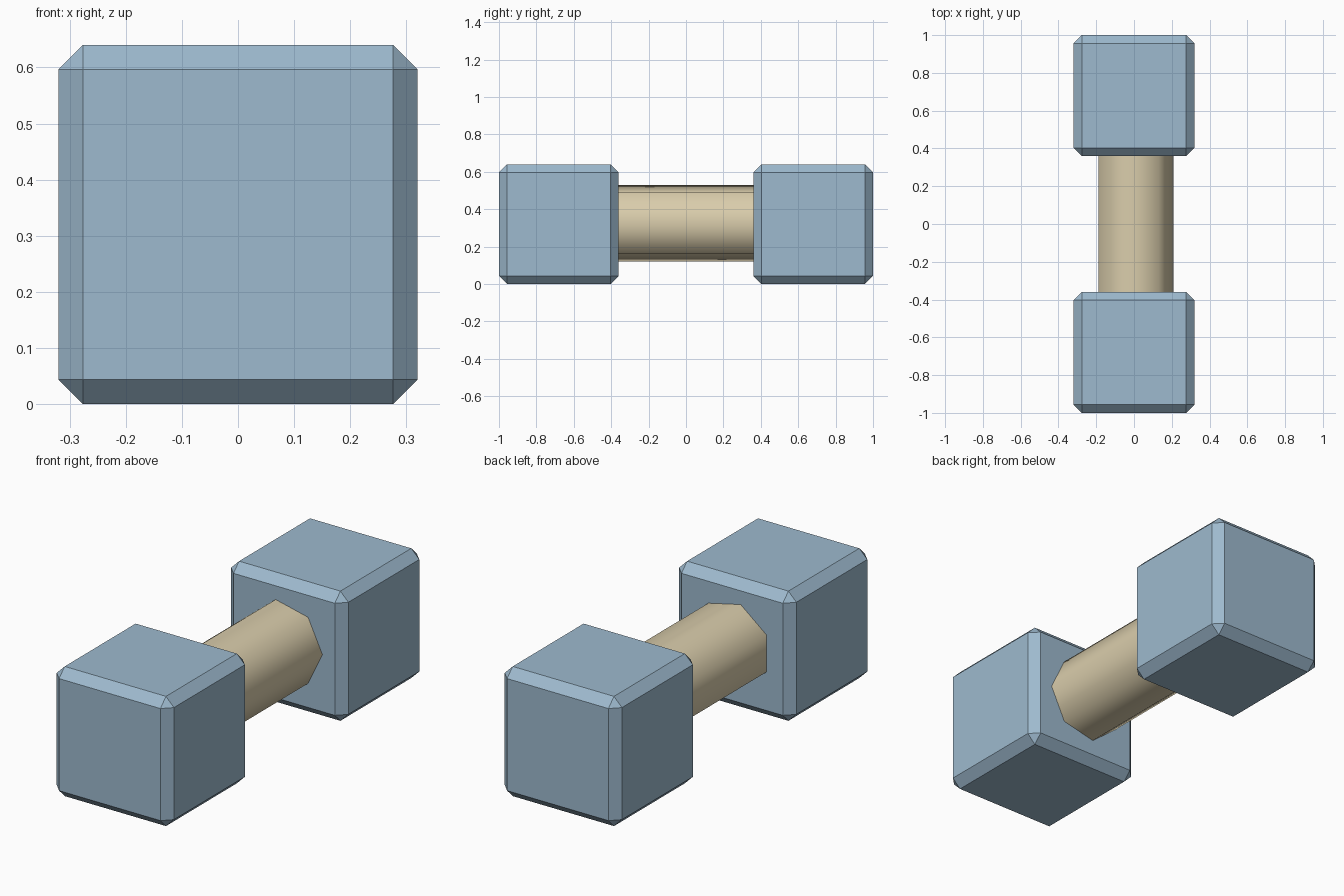
import bpy
import math

if "Cube" in bpy.data.objects:
    bpy.data.objects.remove(bpy.data.objects["Cube"])


def material(name, rgb):
    m = bpy.data.materials.new(name)
    m.diffuse_color = (*rgb, 1.0)
    m.use_nodes = True
    m.node_tree.nodes["Principled BSDF"].inputs["Base Color"].default_value = m.diffuse_color
    return m


blue = material("pale_steel_blue", (0.34, 0.49, 0.62))
tan = material("warm_tan", (0.70, 0.61, 0.41))

SIZE = 0.64      # edge length of each weight
CHAMFER = 0.0435


def weight(name, y):
    """Chamfered cube standing on the ground."""
    bpy.ops.mesh.primitive_cube_add(size=SIZE, location=(0, y, SIZE / 2))
    ob = bpy.context.object
    ob.name = name
    ob.data.materials.append(blue)
    bevel = ob.modifiers.new("chamfer", 'BEVEL')
    bevel.width = CHAMFER
    bevel.segments = 1
    bpy.ops.object.modifier_apply(modifier=bevel.name)


# Weights at both ends
weight("front_weight", -0.68)
weight("back_weight", 0.68)

# Seven-sided smooth handle, one corner towards +x, ends sunk into the weights
bpy.ops.mesh.primitive_cylinder_add(vertices=7, radius=0.209, depth=0.76,
                                    location=(0, 0, 0.325))
handle = bpy.context.object
handle.name = "handle"
for v in handle.data.vertices:
    a = math.atan2(v.co.x, v.co.y)   # primitive starts at +y
    r = math.hypot(v.co.x, v.co.y)
    v.co = (r * math.cos(a), -v.co.z, r * math.sin(a))
handle.data.flip_normals() if handle.data.polygons[0].normal.dot(
    handle.data.polygons[0].center) < 0 else None
handle.data.materials.append(tan)
bpy.ops.object.shade_smooth_by_angle(angle=math.radians(60))
